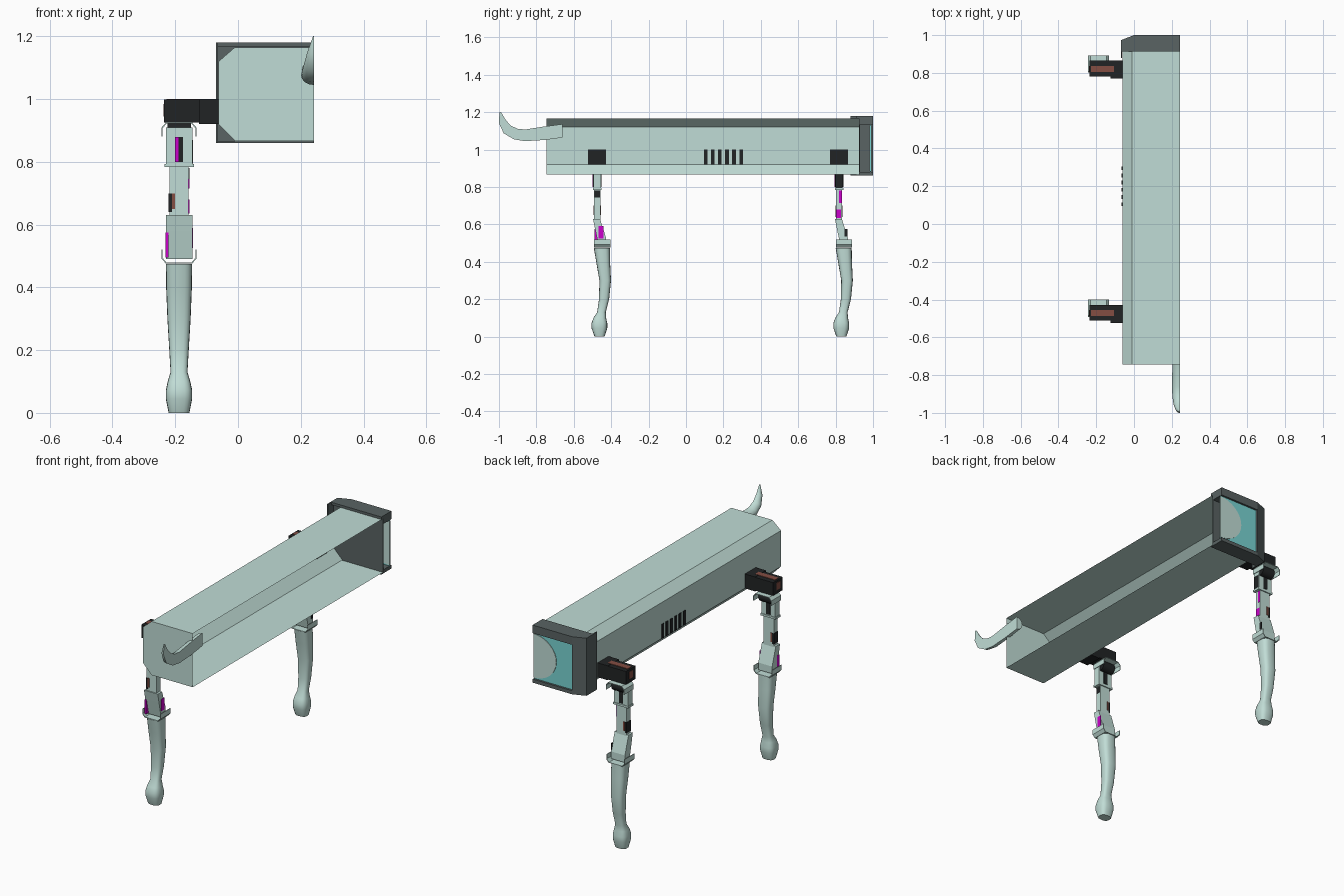
import bpy, bmesh, math
from mathutils import Vector

if "Cube" in bpy.data.objects:
    bpy.data.objects.remove(bpy.data.objects["Cube"])


def material(name, r, g, b):
    m = bpy.data.materials.new(name)
    m.diffuse_color = (r, g, b, 1)
    m.use_nodes = True
    m.node_tree.nodes["Principled BSDF"].inputs["Base Color"].default_value = m.diffuse_color
    return m


SAGE = material("sage", .53, .72, .67)
GREY = material("dark grey", .10, .125, .125)
BLACK = material("black", .015, .017, .018)
RUST = material("rust", .23, .075, .055)
TEAL = material("teal", .19, .66, .65)
PINK = material("magenta", .60, .0, .60)


def loft(name, rings, mat, caps=(True, True), closed=True, smooth=False):
    """Skin a list of equal-length rings."""
    bm = bmesh.new()
    vs = [[bm.verts.new(p) for p in ring] for ring in rings]
    n = len(vs[0])
    for a, b in zip(vs, vs[1:]):
        for i in range(n if closed else n - 1):
            j = (i + 1) % n
            bm.faces.new((a[i], a[j], b[j], b[i]))
    if caps[0]:
        bm.faces.new(vs[0])
    if caps[1]:
        bm.faces.new(vs[-1])
    bmesh.ops.recalc_face_normals(bm, faces=bm.faces)
    me = bpy.data.meshes.new(name)
    bm.to_mesh(me)
    bm.free()
    me.materials.append(mat)
    ob = bpy.data.objects.new(name, me)
    bpy.context.collection.objects.link(ob)
    if smooth:
        bpy.ops.object.select_all(action='DESELECT')
        ob.select_set(True)
        bpy.context.view_layer.objects.active = ob
        bpy.ops.object.shade_smooth_by_angle(angle=math.radians(40))
    return ob


def prism(name, pts, axis, lo, hi, mat, **kw):
    """Extrude a 2D outline along x, y or z."""
    def put(p, d):
        q = list(p)
        q.insert("xyz".index(axis), d)
        return Vector(q)
    return loft(name, [[put(p, d) for p in pts] for d in (lo, hi)], mat, **kw)


def box(name, x0, x1, y0, y1, z0, z1, mat):
    return prism(name, [(x0, y0), (x1, y0), (x1, y1), (x0, y1)], 'z', z0, z1, mat)


XR = .243   # open cut plane of the half model
CX = -.188  # leg centre line

# Half body shell, open on the +x side
prism("body_shell", [(XR, 1.165), (-.01, 1.165), (-.062, 1.12), (-.062, .92),
                     (-.01, .867), (XR, .867)], 'y', -.745, .93, SAGE,
      caps=(True, False), closed=False)

# Hollow head collar: top and bottom slabs, outer flank, back wall
slab = [(XR, 1), (0, 1), (-.07, .973), (-.07, .88), (-.064, .88), (-.064, .93), (XR, .93)]
prism("collar_top", slab, 'z', 1.135, 1.18, GREY)
prism("collar_bottom", slab, 'z', .86, .88, GREY)
prism("collar_flank", slab[1:6] + [(0, .93)], 'z', .88, 1.135, GREY)
box("collar_back_wall", -.01, XR, .926, .93, .867, 1.165, GREY)
box("collar_top_lip", -.064, XR, .912, .93, 1.166, 1.18, GREY)
box("collar_bottom_lip", -.064, XR, .912, .93, .86, .866, GREY)

# Recessed face panel with half disc
box("face_panel", -.001, XR, .985, .989, .88, 1.135, TEAL)
arc = [math.radians(90 + 180 * i / 16) for i in range(17)]
half_disc = [(XR + .14 * math.cos(a), 1.007 + .122 * math.sin(a)) for a in arc]
prism("face_disc", half_disc, 'y', .982, .992, SAGE)

# Vent slats in the side wall
for i in range(6):
    y = .095 + i * .038
    box("vent_slat", -.0655, -.0615, y, y + .02, .92, 1.0, BLACK)
    box("vent_inner_slat", -.0625, -.060, y, y + .008, .92, 1.0, BLACK)

# Half tail: y, z, half width, half height, tilt of the cross-section
tail = []
for y, z, w, h, t in [(-.66, 1.10, .038, .036, 0), (-.76, 1.087, .04, .036, 0),
                      (-.86, 1.076, .042, .031, 0), (-.91, 1.083, .04, .03, 20),
                      (-.955, 1.107, .034, .028, 45), (-.982, 1.15, .022, .02, 70),
                      (-.993, 1.2, .004, .004, 80)]:
    t = math.radians(t)
    tail.append([(XR + w * math.cos(a), y + h * math.sin(a) * math.sin(t),
                  z + h * math.sin(a) * math.cos(t))
                 for a in (math.radians(90 + 180 * i / 8) for i in range(9))])
loft("tail", tail, SAGE, smooth=True)


def rounded(z, yc, hx, hy, n=20):
    """Superellipse cross-section of a shank."""
    ring = []
    for i in range(n):
        c, s = math.cos(math.tau * i / n), math.sin(math.tau * i / n)
        ring.append((CX + hx * math.copysign(abs(c) ** .7, c),
                     yc + hy * math.copysign(abs(s) ** .7, s), z))
    return ring


def clamp(name, z, s, y0, y1):
    """Thin U bracket; s = -1 opens downward, +1 opens upward."""
    out = [(-.056, .044), (-.056, .016), (-.042, 0), (.042, 0), (.056, .016), (.056, .044)]
    inn = [(x * .95, h + (.003 if h < .04 else 0)) for x, h in out]
    prism(name, [(CX + x, z + s * h) for x, h in out + inn[::-1]], 'y', y0, y1, SAGE)


for side, d in (("front", 0), ("rear", 1.293)):
    # Shoulder arm with rust plate
    box(side + "_arm", -.236, -.062, d - .512, d - .428, .925, .998, BLACK)
    box(side + "_arm_base", -.125, -.056, d - .524, d - .428, .92, 1.0, BLACK)
    box(side + "_arm_top_plate", -.228, -.105, d - .488, d - .456, .996, 1.001, RUST)
    box(side + "_arm_end_plate", -.238, -.234, d - .488, d - .456, .945, .985, RUST)
    # Hip hinge
    prism(side + "_hip_hinge",
          [(d - .452 + .03 * math.cos(math.tau * i / 16), .897 + .03 * math.sin(math.tau * i / 16))
           for i in range(16)], 'x', -.225, -.15, BLACK, smooth=True)
    clamp(side + "_hip_clamp", .925, -1, d - .485, d - .4)
    # Upper leg: two telescoping boxes and a collar
    box(side + "_upper_leg", -.23, -.145, d - .494, d - .455, .79, .91, SAGE)
    box(side + "_upper_leg_slot", -.2, -.176, d - .497, d - .452, .8, .88, BLACK)
    box(side + "_upper_leg_stripe", -.2, -.19, d - .499, d - .492, .8, .88, PINK)
    box(side + "_leg_ring", -.234, -.141, d - .497, d - .452, .783, .794, SAGE)
    box(side + "_mid_leg", -.219, -.157, d - .491, d - .458, .62, .79, SAGE)
    box(side + "_mid_leg_plate", -.21, -.2, d - .494, d - .455, .65, .7, RUST)
    box(side + "_mid_leg_edge", -.221, -.21, d - .493, d - .456, .64, .7, BLACK)
    # Knee
    prism(side + "_knee", [(d - .497, .63), (d - .46, .63), (d - .428, .53), (d - .428, .49),
                           (d - .468, .49), (d - .487, .58)], 'x', -.23, -.145, SAGE)
    clamp(side + "_knee_clamp", .476, 1, d - .492, d - .405)
    # Shank and foot: height, y centre, half widths
    loft(side + "_shank_and_foot",
         [rounded(z, d + y, hx, hy) for z, y, hx, hy in
          [(.475, -.45, .042, .043), (.4, -.443, .041, .037), (.3, -.432, .037, .031),
           (.2, -.438, .031, .027), (.13, -.452, .027, .023), (.1, -.461, .036, .034),
           (.072, -.463, .042, .042), (.045, -.463, .042, .042), (0, -.462, .033, .027)]],
         SAGE, smooth=True)

# Coloured side plates that differ between the two legs
box("front_mid_leg_strip", -.16, -.155, -.488, -.461, .745, .78, BLACK)
box("front_knee_plate", -.147, -.143, -.467, -.442, .525, .59, PINK)
box("front_knee_stripe", -.231, -.222, -.489, -.47, .495, .575, PINK)
d = 1.293
box("rear_upper_leg_plate", -.147, -.143, d - .493, d - .456, .795, .87, BLACK)
box("rear_mid_leg_upper_plate", -.159, -.155, d - .475, d - .459, .715, .78, PINK)
box("rear_mid_leg_lower_plate", -.159, -.155, d - .49, d - .463, .635, .68, PINK)
box("rear_knee_plate", -.147, -.143, d - .445, d - .43, .535, .575, BLACK)
